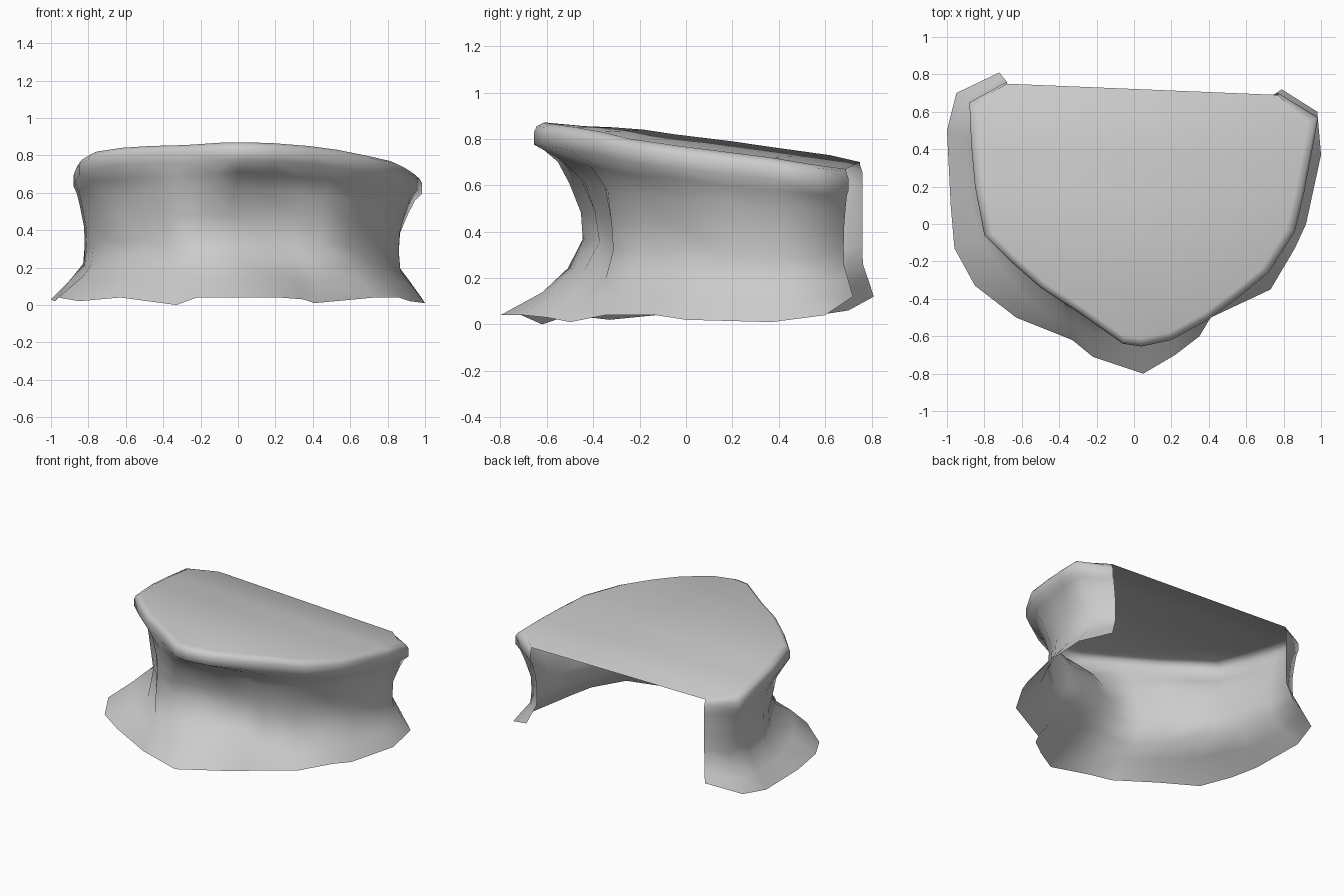
import bpy, bmesh, random
from mathutils import Vector

if "Cube" in bpy.data.objects:
    bpy.data.objects.remove(bpy.data.objects["Cube"])

random.seed(4)

# Matching outlines, back left -> front -> back right
LIP = [(-.68, .76), (-.88, .65), (-.87, .42), (-.85, .2), (-.80, -.06), (-.66, -.2), (-.5, -.34),
       (-.3, -.47), (-.06, -.64), (.04, -.655), (.2, -.62), (.4, -.51), (.56, -.39), (.72, -.26),
       (.86, -.04), (.91, .17), (.95, .38), (.985, .57), (.77, .70)]
WAIST = [(-.68, .76), (-.82, .66), (-.81, .43), (-.76, .2), (-.69, .03), (-.61, -.1), (-.49, -.23),
         (-.38, -.41), (-.2, -.45), (-.04, -.39), (.13, -.37), (.3, -.29), (.43, -.31), (.58, -.18),
         (.73, 0), (.81, .18), (.86, .36), (.86, .56), (.73, .68)]
FOOT = [(-.72, .81), (-.95, .7), (-1, .5), (-.98, .1), (-.96, -.13), (-.85, -.33), (-.63, -.5),
        (-.33, -.62), (-.22, -.71), (.05, -.8), (.22, -.70), (.35, -.6), (.41, -.5), (.73, -.35),
        (.86, -.13), (.92, .0), (1, .37), (.98, .6), (.79, .72)]
TOP_Z = [.70, .73, .76, .79, .82, .84, .85, .855, .87, .87, .865, .85, .83, .80, .77, .745, .72, .69, .67]
FOOT_Z = [.12, .06, .03, .02, .04, .02, .04, 0, .04, .04, .04, .03, .01, .04, .04, .02, .01, .04, .12]
N = len(LIP)


def blend(a, b, t, heights, rough=0.0, front=0.0):
    """One ring part way between two outlines; front adds extra reach on the front side."""
    ring = []
    for i in range(N):
        reach = t + (front if a[i][1] < -.1 else 0)
        p = Vector(a[i]).lerp(Vector(b[i]), reach)
        j = rough if 2 < i < N - 3 else 0
        ring.append((p.x + random.uniform(-j, j), p.y + random.uniform(-j, j),
                     heights[i] + random.uniform(-j, j)))
    return ring


def drop(d):
    return [z - d for z in TOP_Z]


def mid(t):
    return [f + (z - f) * t for f, z in zip(FOOT_Z, TOP_Z)]


# Wall rings from the rounded lip down to the flared foot
CENTRE = [(0, .1)] * N
rings = [
    blend(LIP, CENTRE, .055, TOP_Z),
    blend(LIP, CENTRE, .015, drop(.015)),
    blend(LIP, LIP, 0, drop(.04)),
    blend(LIP, LIP, 0, drop(.095)),
    blend(LIP, WAIST, .3, mid(.80), .006, .15),
    blend(LIP, WAIST, .6, mid(.69), .012, .15),
    blend(LIP, WAIST, .95, mid(.53), .015),
    blend(WAIST, FOOT, .0, mid(.38), .015, .02),
    blend(WAIST, FOOT, .06, mid(.24), .012, .16),
    blend(WAIST, FOOT, .5, mid(.13), .012, .08),
    blend(FOOT, FOOT, 0, FOOT_Z),
]
# Keep the back ends of the lip on the straight back edge
for k in (0, 1):
    for i in (0, N - 1):
        x, y, _ = rings[2][i]
        rings[k][i] = (x, y - .01, TOP_Z[i] - .01 * k)

bm = bmesh.new()
grid = [[bm.verts.new(p) for p in ring] for ring in rings]
for a, b in zip(grid, grid[1:]):
    for i in range(N - 1):
        bm.faces.new((a[i], b[i], b[i + 1], a[i + 1]))

# Flat top, laid as strips from the left rim to the right rim
rim = grid[0]
for i in range(N // 2):
    l0, l1, r1, r0 = rim[i], rim[i + 1], rim[N - 2 - i], rim[N - 1 - i]
    bm.faces.new((l0, l1, r0) if l1 is r1 else (l0, l1, r1, r0))
bm.normal_update()

mesh = bpy.data.meshes.new("rock_ledge")
bm.to_mesh(mesh)
bm.free()
ledge = bpy.data.objects.new("rock_ledge", mesh)
bpy.context.collection.objects.link(ledge)
bpy.context.view_layer.objects.active = ledge
ledge.select_set(True)
bpy.ops.object.shade_smooth_by_angle(angle=1.2)
